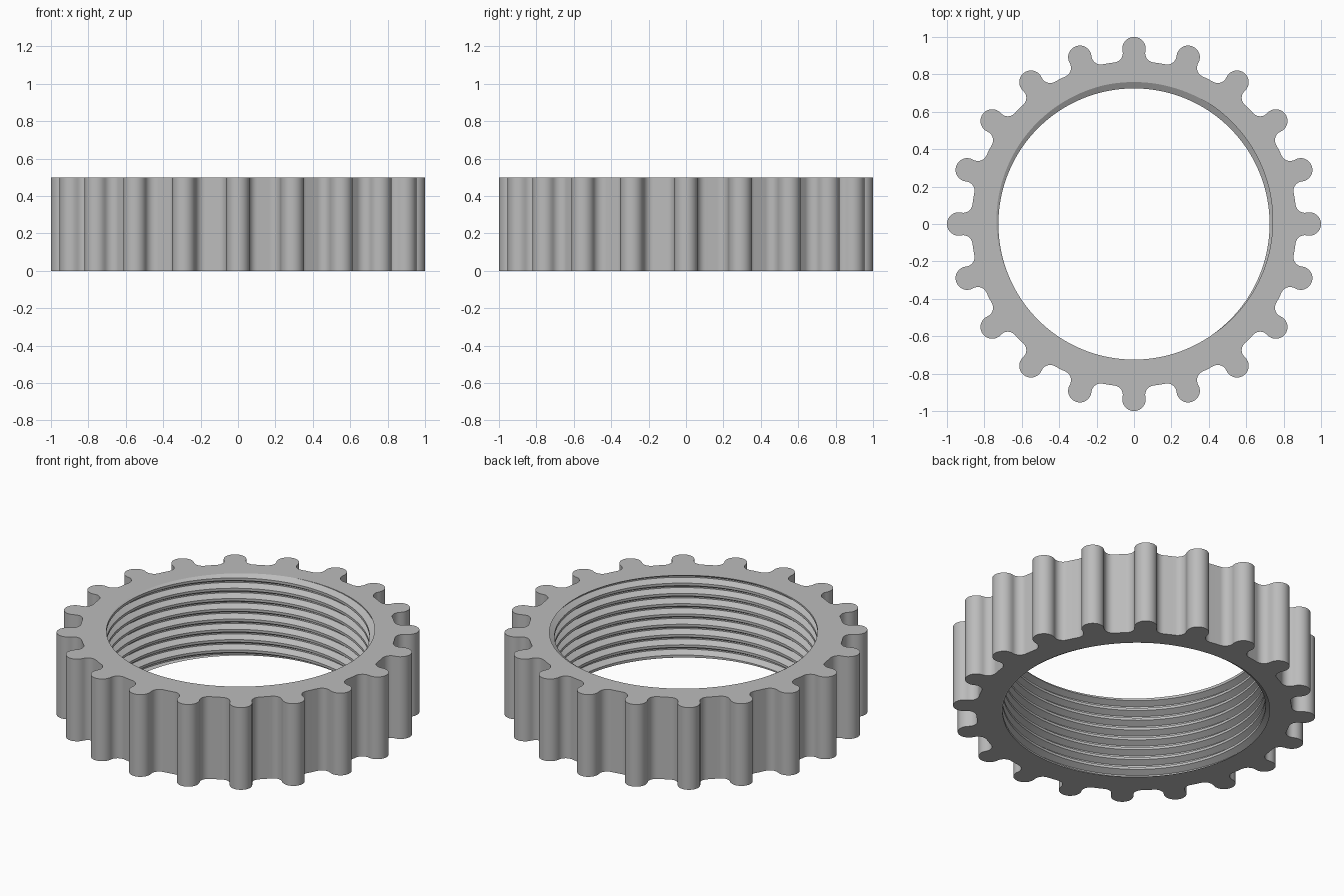
import bpy, bmesh
from math import sin, cos, pi, radians, acos, atan2

if "Cube" in bpy.data.objects:
    bpy.data.objects.remove(bpy.data.objects["Cube"], do_unlink=True)

# Main dimensions
HEIGHT = 0.5
TEETH = 20
TIP_R, TIP_C = 0.0625, 0.9375      # rounded tooth tip: radius, distance from axis
ROOT_R, FILLET = 0.87, 0.05        # outer body radius, fillet at the tooth foot
BORE_R, GROOVE_R = 0.725, 0.759    # thread crest and groove radii
PITCH = HEIGHT / 8
STEPS = 144                        # thread segments per turn
START = radians(80)                # where the groove runs out at the top


def arc(cx, cy, r, a0, a1, n):
    return [(cx + r * cos(a0 + (a1 - a0) * i / n),
             cy + r * sin(a0 + (a1 - a0) * i / n)) for i in range(n + 1)]


def tooth_profile():
    """One tooth pointing along +x: foot fillet, round tip, foot fillet."""
    d, t = ROOT_R + FILLET, TIP_R + FILLET
    a = acos((d * d + TIP_C ** 2 - t * t) / (2 * d * TIP_C))
    fx, fy = d * cos(a), d * sin(a)
    phi = atan2(fy, fx - TIP_C)
    upper = arc(fx, fy, FILLET, phi + pi, a + pi, 10)
    lower = [(x, -y) for x, y in reversed(upper)]
    middle = (ROOT_R * cos(pi / TEETH), ROOT_R * sin(pi / TEETH))
    return lower + arc(TIP_C, 0, TIP_R, -phi, phi, 16)[1:-1] + upper + [middle]


def outline():
    points = []
    for k in range(TEETH):
        c, s = cos(2 * pi * k / TEETH), sin(2 * pi * k / TEETH)
        points += [(x * c - y * s, x * s + y * c) for x, y in tooth_profile()]
    return points


bm = bmesh.new()

# Threaded bore: a trapezoid groove swept along a helix
profile = [(-PITCH / 16, GROOVE_R), (PITCH / 16, GROOVE_R),
           (PITCH * 3 / 8, BORE_R), (PITCH * 5 / 8, BORE_R)]
columns = []
for i in range(-10 * STEPS, 3 * STEPS):
    a = 2 * pi * i / STEPS
    z = HEIGHT + PITCH * i / STEPS
    columns.append([bm.verts.new((r * cos(a + START), r * sin(a + START), z + dz))
                    for dz, r in profile])
for i in range(len(columns) - STEPS - 1):
    c0, c1 = columns[i], columns[i + 1]
    low = c0 + [columns[i + STEPS][0]]
    high = c1 + [columns[i + STEPS + 1][0]]
    for j in range(4):
        bm.faces.new((low[j], high[j], high[j + 1], low[j + 1]))

# Trim the thread to the end planes
for z, n in ((0, -1), (HEIGHT, 1)):
    bmesh.ops.bisect_plane(bm, geom=bm.verts[:] + bm.edges[:] + bm.faces[:], dist=1e-5,
                           plane_co=(0, 0, z), plane_no=(0, 0, n), clear_outer=True)
bmesh.ops.delete(bm, geom=[v for v in bm.verts if not v.link_faces], context='VERTS')

# Toothed outer wall
rings = [[bm.verts.new((x, y, z)) for x, y in outline()] for z in (0, HEIGHT)]
count = len(rings[0])
for i in range(count):
    j = (i + 1) % count
    bm.faces.new((rings[0][i], rings[0][j], rings[1][j], rings[1][i]))

# Flat end faces between the bore and the outer wall
for z in (0, HEIGHT):
    rim = [e for e in bm.edges if e.is_boundary
           and all(abs(v.co.z - z) < 1e-4 for v in e.verts)]
    bmesh.ops.triangle_fill(bm, edges=rim, use_beauty=True, normal=(0, 0, 1))
bmesh.ops.recalc_face_normals(bm, faces=bm.faces[:])

mesh = bpy.data.meshes.new("threaded_ring")
bm.to_mesh(mesh)
bm.free()
ring = bpy.data.objects.new("threaded_ring", mesh)
bpy.context.collection.objects.link(ring)

# Plain grey material
grey = bpy.data.materials.new("plain grey")
grey.use_nodes = True
colour = (0.5, 0.5, 0.5, 1)
grey.diffuse_color = colour
grey.node_tree.nodes["Principled BSDF"].inputs["Base Color"].default_value = colour
mesh.materials.append(grey)

# Smooth curves, sharp edges
bpy.ops.object.select_all(action='DESELECT')
ring.select_set(True)
bpy.context.view_layer.objects.active = ring
bpy.ops.object.shade_smooth_by_angle(angle=radians(25))
